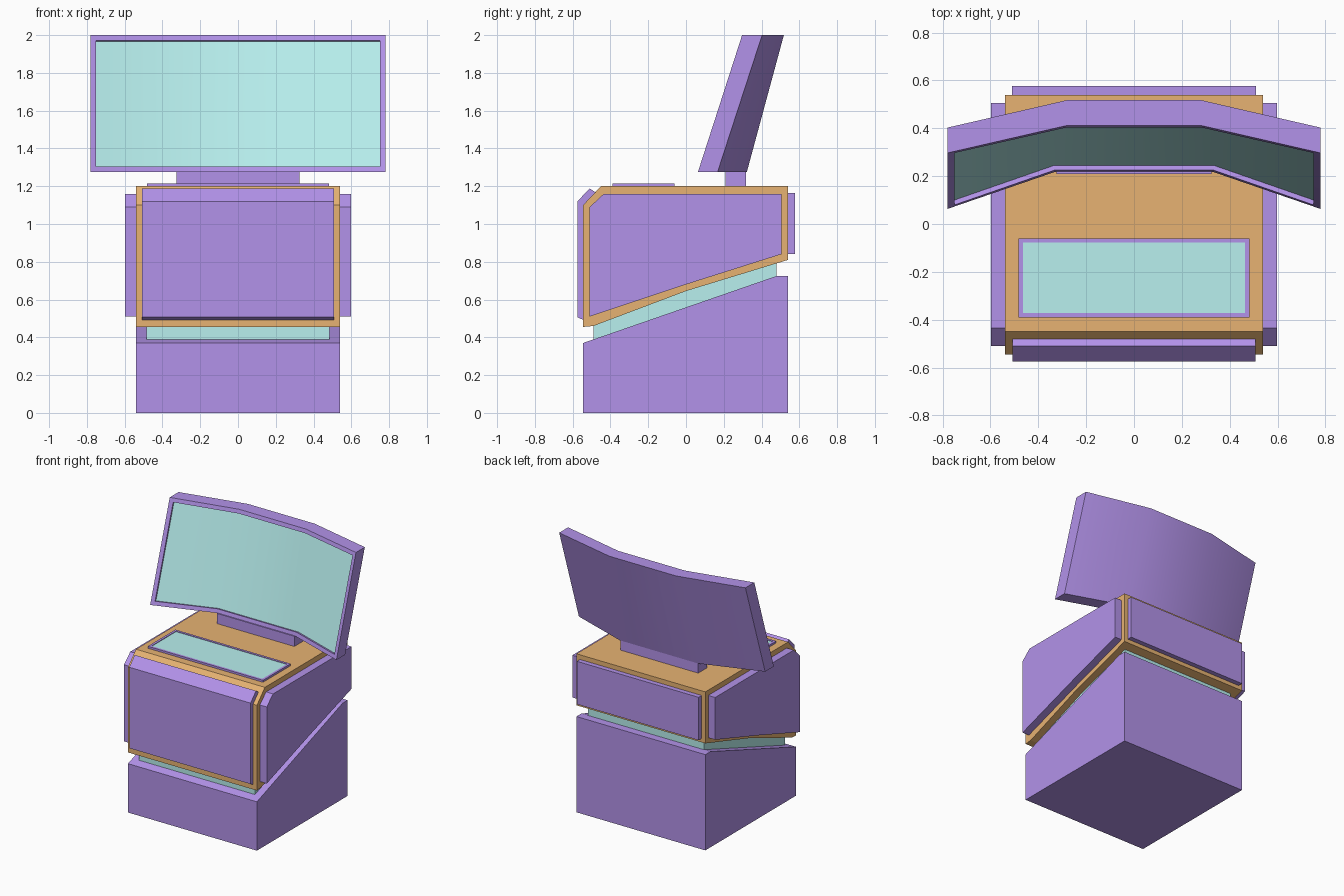
import bpy, bmesh

if "Cube" in bpy.data.objects:
    bpy.data.objects.remove(bpy.data.objects["Cube"])


def material(name, rgb):
    m = bpy.data.materials.new(name)
    m.diffuse_color = (*rgb, 1)
    m.use_nodes = True
    m.node_tree.nodes["Principled BSDF"].inputs["Base Color"].default_value = m.diffuse_color
    return m


PURPLE = material("purple", (0.45, 0.29, 0.82))
ORANGE = material("orange", (0.80, 0.45, 0.17))
TEAL = material("teal", (0.48, 0.87, 0.86))


def finish(name, bm, *mats):
    bmesh.ops.recalc_face_normals(bm, faces=bm.faces)
    me = bpy.data.meshes.new(name)
    bm.to_mesh(me)
    bm.free()
    ob = bpy.data.objects.new(name, me)
    bpy.context.collection.objects.link(ob)
    for m in mats:
        me.materials.append(m)
    return ob


def extrude_x(name, profile, x0, x1, mat):
    """Extrude a (y, z) profile from x0 to x1."""
    bm = bmesh.new()
    a = [bm.verts.new((x0, y, z)) for y, z in profile]
    b = [bm.verts.new((x1, y, z)) for y, z in profile]
    bm.faces.new(a)
    bm.faces.new(b[::-1])
    n = len(profile)
    for i in range(n):
        j = (i + 1) % n
        bm.faces.new((a[i], a[j], b[j], b[i]))
    return finish(name, bm, mat)


def box_profile(y0, y1, z0, z1):
    return [(y0, z0), (y1, z0), (y1, z1), (y0, z1)]


def recess(bm, faces, rim, depth):
    """Sink a framed region and colour its floor with the second material."""
    bmesh.ops.recalc_face_normals(bm, faces=bm.faces)
    bmesh.ops.inset_region(bm, faces=faces, thickness=rim, use_even_offset=True)
    bmesh.ops.inset_region(bm, faces=faces, thickness=0, depth=-depth,
                           use_even_offset=True)
    for f in faces:
        f.material_index = 1


# Sloped base, glowing neck, and orange upper shell
extrude_x("base", [(-.545, 0), (.54, 0), (.54, .725), (.48, .725), (-.545, .37)],
          -.54, .54, PURPLE)
extrude_x("neck", [(-.49, .37), (.48, .70), (.48, .82), (0, .67), (-.49, .49)],
          -.485, .485, TEAL)
extrude_x("upper_shell", [(-.545, .455), (-.49, .46), (0, .645), (.54, .81),
                          (.54, 1.2), (-.45, 1.2), (-.545, 1.1)],
          -.54, .54, ORANGE)

# Raised side, front and back panels
side = [(-.51, .51), (0, .68), (.505, .84), (.505, 1.16), (-.435, 1.16), (-.51, 1.09)]
for label, s in (("left", -1), ("right", 1)):
    extrude_x(label + "_panel", side, s * .535, s * .598, PURPLE)
extrude_x("front_panel", [(-.54, .49), (-.575, .507), (-.575, 1.12), (-.51, 1.188),
                          (-.475, 1.165), (-.54, 1.097)], -.508, .508, PURPLE)
extrude_x("back_panel", box_profile(.535, .577, .84, 1.165), -.51, .51, PURPLE)

# Framed control pad on top
bm = bmesh.new()
bmesh.ops.create_cube(bm, size=1)
for v in bm.verts:
    v.co = (v.co.x * .965, v.co.y * .33 - .225, 1.205 + v.co.z * .02)
recess(bm, [f for f in bm.faces if f.normal.z > .9], .018, .004)
finish("control_pad", bm, PURPLE, TEAL)

# Screen stand
extrude_x("screen_stand", box_profile(.21, .318, 1.195, 1.277), -.325, .325, PURPLE)

# Wraparound tilted screen: columns of (x, y) at the bottom and top edges
bottom = [(-.78, .063), (-.33, .218), (.33, .218), (.78, .063)]
top = [(-.78, .297), (-.28, .412), (.28, .412), (.78, .297)]
bm = bmesh.new()
rings = []
for (xb, yb), (xt, yt) in zip(bottom, top):
    rings.append([bm.verts.new(p) for p in (
        (xb, yb, 1.275), (xt, yt, 2), (xt, yt + .106, 2), (xb, yb + .104, 1.275))])
front = []
for p, q in zip(rings, rings[1:]):
    for i in range(4):
        j = (i + 1) % 4
        f = bm.faces.new((p[i], q[i], q[j], p[j]))
        if i == 0:
            front.append(f)
bm.faces.new(rings[0])
bm.faces.new(rings[-1][::-1])
recess(bm, front, .03, .02)
screen = finish("screen", bm, PURPLE, TEAL)
bpy.context.view_layer.objects.active = screen
screen.select_set(True)
bpy.ops.object.shade_smooth_by_angle()
